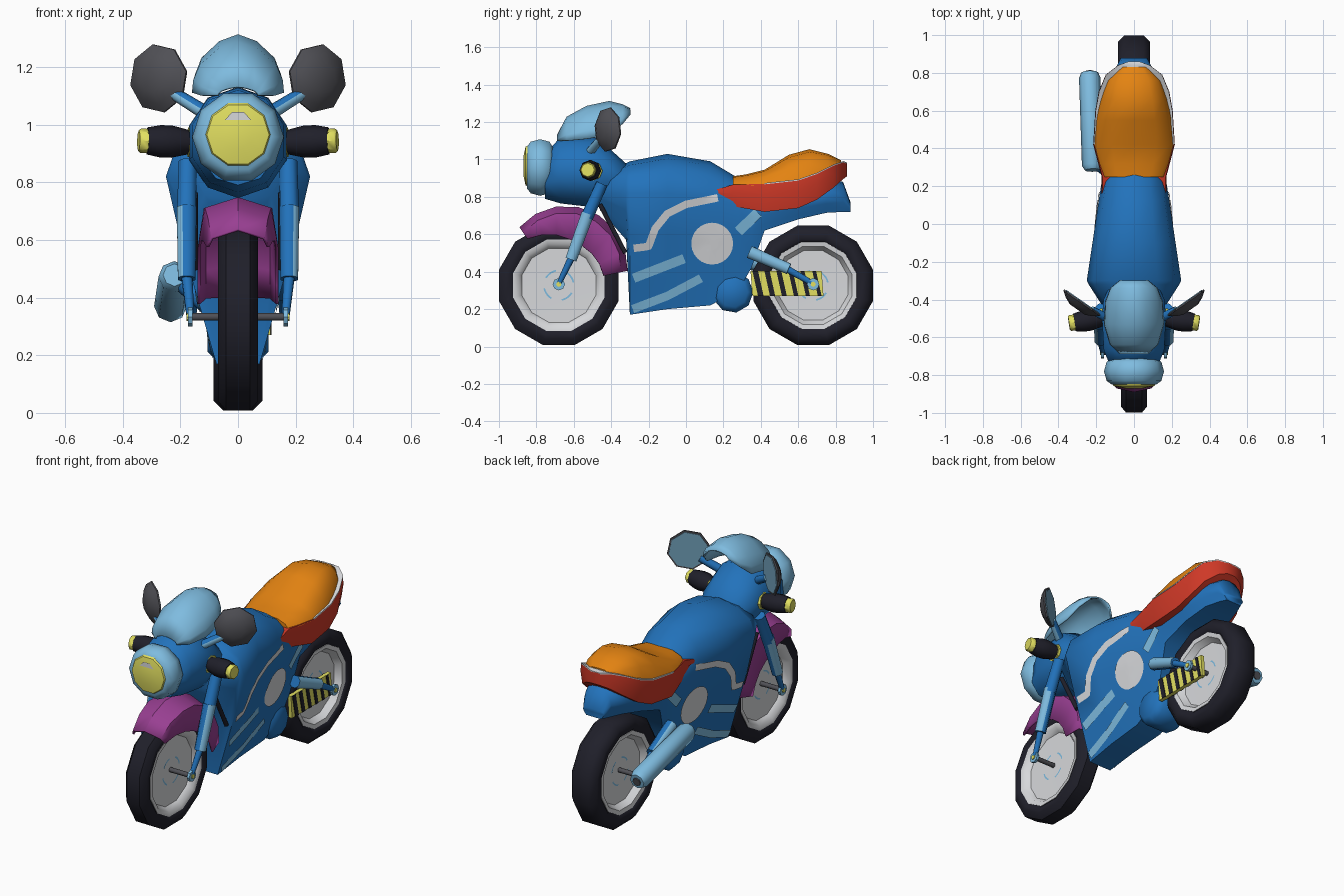
import bpy, bmesh, math
from mathutils import Vector
from mathutils.bvhtree import BVHTree

if "Cube" in bpy.data.objects:
    bpy.data.objects.remove(bpy.data.objects["Cube"])

def colour(name, r, g, b):
    m = bpy.data.materials.new(name)
    m.use_nodes = True
    m.diffuse_color = (r, g, b, 1)
    m.node_tree.nodes["Principled BSDF"].inputs["Base Color"].default_value = (r, g, b, 1)
    return m

BLUE, SKY = colour("blue paint", .016, .17, .5), colour("sky blue", .21, .5, .74)
YELLOW, ORANGE = colour("yellow", .76, .74, .12), colour("orange leather", .78, .23, .006)
RED, MAGENTA = colour("red trim", .62, .04, .02), colour("magenta", .32, .05, .29)
BLACK, GREY = colour("black rubber", .014, .014, .023), colour("dark grey", .08, .08, .092)
WHITE, GLASS = colour("light grey", .68, .69, .71), colour("mirror glass", .17, .36, .5)

def skin(name, rows, mat, ring=True, loop=False, caps=True, angle=40):
    """Skin a list of equal point rows into one mesh."""
    bm = bmesh.new()
    grid = [[bm.verts.new(p) for p in row] for row in rows]
    n = len(grid[0])
    for a, b in zip(grid, grid[1:] + grid[:1] if loop else grid[1:]):
        for j in range(n if ring else n - 1):
            k = (j + 1) % n
            bm.faces.new((a[j], a[k], b[k], b[j]))
    if ring and caps and not loop:
        bm.faces.new(grid[0])
        bm.faces.new(grid[-1])
    bmesh.ops.remove_doubles(bm, verts=bm.verts, dist=1e-5)
    bmesh.ops.recalc_face_normals(bm, faces=bm.faces)
    for f in bm.faces:
        f.smooth = True
    for e in bm.edges:
        e.smooth = e.calc_face_angle(0) < math.radians(angle)
    me = bpy.data.meshes.new(name)
    bm.to_mesh(me)
    bm.free()
    me.materials.append(mat)
    ob = bpy.data.objects.new(name, me)
    bpy.context.collection.objects.link(ob)
    return ob

def lathe(name, origin, axis, profile, mat, sides=8, phase=0, loop=False, angle=40):
    """Turn (distance, radius) pairs round an axis."""
    q = Vector(axis).to_track_quat('Z', 'Y')
    turns = [phase + math.tau * i / sides for i in range(sides)]
    rows = [[Vector(origin) + q @ Vector((r * math.cos(a), r * math.sin(a), t)) for a in turns]
            for t, r in profile]
    return skin(name, rows, mat, loop=loop, angle=angle)

def tube(name, p, q, r0, r1, mat):
    d = Vector(q) - Vector(p)
    return lathe(name, p, d, [(0, r0), (d.length, r1)], mat, 8, math.pi / 8, angle=50)

def two_tone(name, p, q, r0, r1, s):
    """Blue tube whose outer faces are light."""
    ob = tube(name, p, q, r0, r1, BLUE)
    ob.data.materials.append(SKY)
    for f in ob.data.polygons:
        f.material_index = int(f.normal.x * s > .3)

def shell(name, rows, mat, angle):
    m = skin(name, rows, mat, ring=False, angle=angle).modifiers.new("thickness", 'SOLIDIFY')
    m.thickness, m.offset = .01, 0

def ribs(half, table):
    """Mirror a unit half outline and fit it to each (y, bottom, top, half width)."""
    shape = half + [(-u, v) for u, v in half[-2:0:-1]]
    return [[(w * u, y, zb + (zt - zb) * v) for u, v in shape] for y, zb, zt, w in table]

# Main body: tank, side panels and tail in one skin
def body_section(y, zb, zt, zw, w, wb):
    h, d, t = zt - zw, zw - zb, wb - w
    half = [(0, zt), (w * .5, zt - h * .12), (w * .87, zt - h * .45), (w, zw),
            (w + t * .3, zw - d * .35), (w + t * .7, zw - d * .72), (wb, zb), (0, zb)]
    return [(x, y, z) for x, z in half] + [(-x, y, z) for x, z in half[-2:0:-1]]

body = skin("body", [body_section(*s) for s in (
    (-.46, .73, .92, .82, .15, .10), (-.32, .57, .98, .82, .24, .13), (-.30, .17, .99, .82, .25, .075),
    (-.1, .2, 1.03, .82, .22, .08), (.13, .22, .99, .8, .186, .085), (.28, .3, .9, .75, .162, .09),
    (.35, .42, .87, .72, .15, .1), (.42, .62, .86, .75, .155, .12), (.6, .68, .85, .77, .16, .12),
    (.75, .715, .9, .79, .13, .10), (.84, .72, .88, .8, .09, .07), (.88, .72, .77, .75, .07, .05))],
    BLUE, angle=60)
lathe("engine_case", (-.105, .25, .29), (1, 0, 0), [(0, .08), (.03, .11), (.18, .11), (.21, .08)], BLUE, 9, angle=70)

# Seat cushion, trim and the pale piping between them
skin("seat_cushion", ribs([(0, 1), (.55, .9), (.88, .5), (1, 0), (0, 0)], (
    (.25, .86, .91, .16), (.32, .86, .92, .187), (.42, .865, .945, .212), (.55, .88, 1.025, .2),
    (.66, .91, 1.055, .175), (.76, .95, 1.03, .14), (.83, .98, .995, .07))), ORANGE, angle=60)
edge = ((.13, .81, .83, .172), (.25, .75, .865, .171), (.42, .72, .87, .216), (.6, .74, .89, .205),
        (.7, .785, .925, .187), (.79, .85, .97, .15), (.84, .895, .987, .085), (.86, .91, .98, .03))
skin("seat_trim", ribs([(0, 1), (.98, 1), (1, .6), (.92, 0), (0, 0)], edge), RED)
skin("seat_piping", ribs([(0, 1), (1, 1), (1, 0), (0, 0)],
                         [(y, zt - .003, zt + .004, w * .99) for y, zb, zt, w in edge[2:]]), WHITE)

# Front fairing, windscreen and headlight
oval = [(math.sin(a * math.pi / 5), .5 + .5 * math.cos(a * math.pi / 5)) for a in range(6)]
skin("front_fairing", ribs(oval, (
    (-.755, .79, 1.03, .13), (-.67, .765, 1.12, .168), (-.5, .745, 1.13, .178),
    (-.4, .76, 1.05, .17), (-.3, .83, .96, .12))), BLUE, angle=60)
arch = ((1, 0), (.97, .25), (.83, .55), (.42, .87), (0, 1), (-.42, .87), (-.83, .55), (-.97, .25), (-1, 0))
shell("windscreen", [[(w * u, y, zb + (zt - zb) * v) for u, v in arch] for y, zb, zt, w in (
    (-.685, 1.1, 1.13, .07), (-.635, 1.1, 1.225, .125), (-.53, 1.11, 1.282, .155),
    (-.41, 1.13, 1.308, .148), (-.34, 1.19, 1.29, .12), (-.3, 1.24, 1.27, .07))], SKY, 50)
front = (0, -1, 0)
lathe("headlight_shell", (0, -.71, .957), front,
      [(0, .11), (.02, .145), (.07, .159), (.12, .145), (.14, .118)], SKY, 10, angle=50)
lathe("headlight_lens", (0, -.84, .965), front, [(0, .118), (.018, .108), (.03, .05)], YELLOW, 10)
skin("headlight_glint", [[(-w, -.871, z), (w, -.871, z)] for w, z in ((.047, 1.015), (.02, 1.043))], WHITE, ring=False)

# Wheels with hub discs and painted arcs
WY, WZ = .68, .327
for label, y, w, r in (("front", -WY, .07, .25), ("rear", WY, .085, .238)):
    half = [(w * .75, r - .006), (w, r + .016), (w, .295), (w * .6, .33)]
    dish = [(w * .9, r + .003), (w * .85, r - .022), (w * .4, r - .045), (w * .35, 0)]
    for part, prof, mat in (("tyre", half, BLACK), ("rim", dish, WHITE)):
        lathe(label + "_" + part, (0, y, WZ), (1, 0, 0), prof + [(-t, r) for t, r in prof[::-1]], mat,
              12, math.pi / 12, loop=True, angle=48)
    tube(label + "_axle", (-.165, y, .333), (.165, y, .333), .014, .014, GREY)
    for s in (1, -1):
        lathe(label + "_hub", (.158 * s, y, .333), (s, 0, 0), [(0, .033), (.016, .033)], SKY)
        lathe(label + "_hub_bolt", (.174 * s, y, .333), (s, 0, 0), [(0, .014), (.005, .014)], YELLOW)
        for k in range(4):
            turns = [k * math.pi / 2 + .2 + i * .17 for i in range(6)]
            skin("rim_arc", [[(s * (w * .37 + .004), y + q * math.cos(a), WZ + q * math.sin(a)) for a in turns]
                             for q in (.075, .084)], SKY, ring=False)

# Front mudguard wraps round the tyre
guard = []
for t in [i / 7 for i in range(8)]:
    a = math.radians(124 - 112 * t)
    r = .345 + .083 * math.sin(math.pi * min(1, .1 + t * .8))
    inner, w = .3 - .055 * min(1, t * 2), .105 + .03 * min(1, t * 3)
    guard.append([(x, -WY + q * math.cos(a), WZ + q * math.sin(a)) for x, q in
                  ((-w, inner), (-w * .85, r - .035), (0, r), (w * .85, r - .035), (w, inner))])
shell("front_mudguard", guard, MAGENTA, 25)

for s, tag in ((1, "left_"), (-1, "right_")):
    # Fork leg, dark frame tube and swing arm
    x = .178 * s
    tube(tag + "fork_upper", (x * .98, -.45, .87), (x, -.53, .69), .033, .036, BLUE)
    two_tone(tag + "fork_lower", (x, -.525, .71), (x, -.615, .465), .037, .033, s)
    tube(tag + "fork_rod", (x, -.61, .48), (.165 * s, -WY, .335), .02, .014, BLUE)
    tube(tag + "frame_tube", (.15 * s, -.46, .76), (.15 * s, -.325, .5), .013, .013, BLACK)
    two_tone(tag + "swing_arm", (.14 * s, .34, .505), (.155 * s, .55, .415), .036, .032, s)
    tube(tag + "swing_rod", (.155 * s, .54, .415), (.16 * s, WY, .335), .02, .016, BLUE)
    # Handlebar
    bar, root = (s, -.15, .03), (.141 * s, -.495, .938)
    lathe(tag + "grip_collar", root, bar, [(0, .052), (.032, .052)], YELLOW)
    lathe(tag + "grip", root, bar, [(.03, .042), (.09, .056), (.13, .056), (.176, .047)], BLACK, angle=60)
    lathe(tag + "grip_end", root, bar, [(.174, .042), (.199, .042), (.206, .036)], YELLOW)
    # Mirror
    n, m = (-.57 * s, .82, 0), (.277 * s, -.42, 1.16)
    lathe(tag + "mirror_housing", m, n, [(-.04, .05), (-.022, .09), (0, .12), (.008, .12)], GREY, 8, .2 * s)
    lathe(tag + "mirror_glass", m, n, [(.008, .11), (.012, .11)], GLASS, 8, .2 * s)
    two_tone(tag + "mirror_stem", (.12 * s, -.51, 1.045), (.225 * s, -.455, 1.11), .025, .022, s)

# Exhaust on one side
tube("exhaust_link", (-.08, .24, .36), (-.21, .33, .47), .04, .035, BLUE)
tail, pipe = (-.22, .285, .478), (-.015, .52, -.115)
lathe("exhaust", tail, pipe, [(0, .04), (.025, .055), (.5, .057), (.53, .045)], SKY, angle=50)
lathe("exhaust_tip", tail, pipe, [(.5, .025), (.537, .025)], GREY)

# Chain guard with slanted stripes
def plate(name, y, width, lean, x0, x1, mat):
    outline = ((y, .405), (y + width, .405), (y + width + lean, .27), (y + lean, .27))
    skin(name, [[(x, *p) for p in outline] for x in (x0, x1)], mat)

plate("chain_guard", .345, .38, .01, .09, .112, YELLOW)
for i in range(12):
    x = (.112, .086)[i % 2]
    plate("chain_stripe", .355 + .064 * (i // 2), .03 - .002 * (i // 2), .03, x, x + .004, BLACK)

# Painted markings laid onto the body sides
tree = BVHTree.FromPolygons([v.co for v in body.data.vertices], [p.vertices for p in body.data.polygons])

def marking(name, rows, mat, ring=False):
    for s in (1, -1):
        laid = []
        for row in rows:
            hits = [tree.ray_cast(Vector((s, y, z)), Vector((-s, 0, 0)))[0] for y, z in row]
            if all(hits):
                laid.append([h + Vector((.007 * s, 0, 0)) for h in hits])
        ob = skin(name, laid, mat, ring=ring, caps=False)
        if sum(p.normal.x * s for p in ob.data.polygons) < 0:
            ob.data.flip_normals()

def stripe(name, points, width, mat):
    pts = [Vector(p) for p in points]
    path = [a.lerp(b, i / 8) for a, b in zip(pts, pts[1:]) for i in range(8)] + pts[-1:]
    sides = [(b - a).orthogonal().normalized() * width for a, b in zip(path[:1] + path, path[1:] + path[-1:])]
    marking(name, [[p + d * k for k in (-.5, 0, .5)] for p, d in zip(path, sides)], mat)

turns = [a * math.tau / 24 for a in range(24)]
marking("side_roundel", [[(.14 + r * math.cos(a), .55 + r * math.sin(a)) for a in turns]
                         for r in (0, .04, .08, .112)], WHITE, ring=True)
stripe("swoosh", [(-.28, .525), (-.2, .535), (-.165, .63), (-.1, .71), (0, .76), (.17, .795)], .04, WHITE)
stripe("middle_stripe", [(-.28, .365), (-.01, .47)], .05, SKY)
stripe("lower_stripe", [(-.285, .2), (-.1, .27), (.08, .365)], .045, SKY)
stripe("upper_stripe", [(.28, .615), (.385, .715)], .055, SKY)
